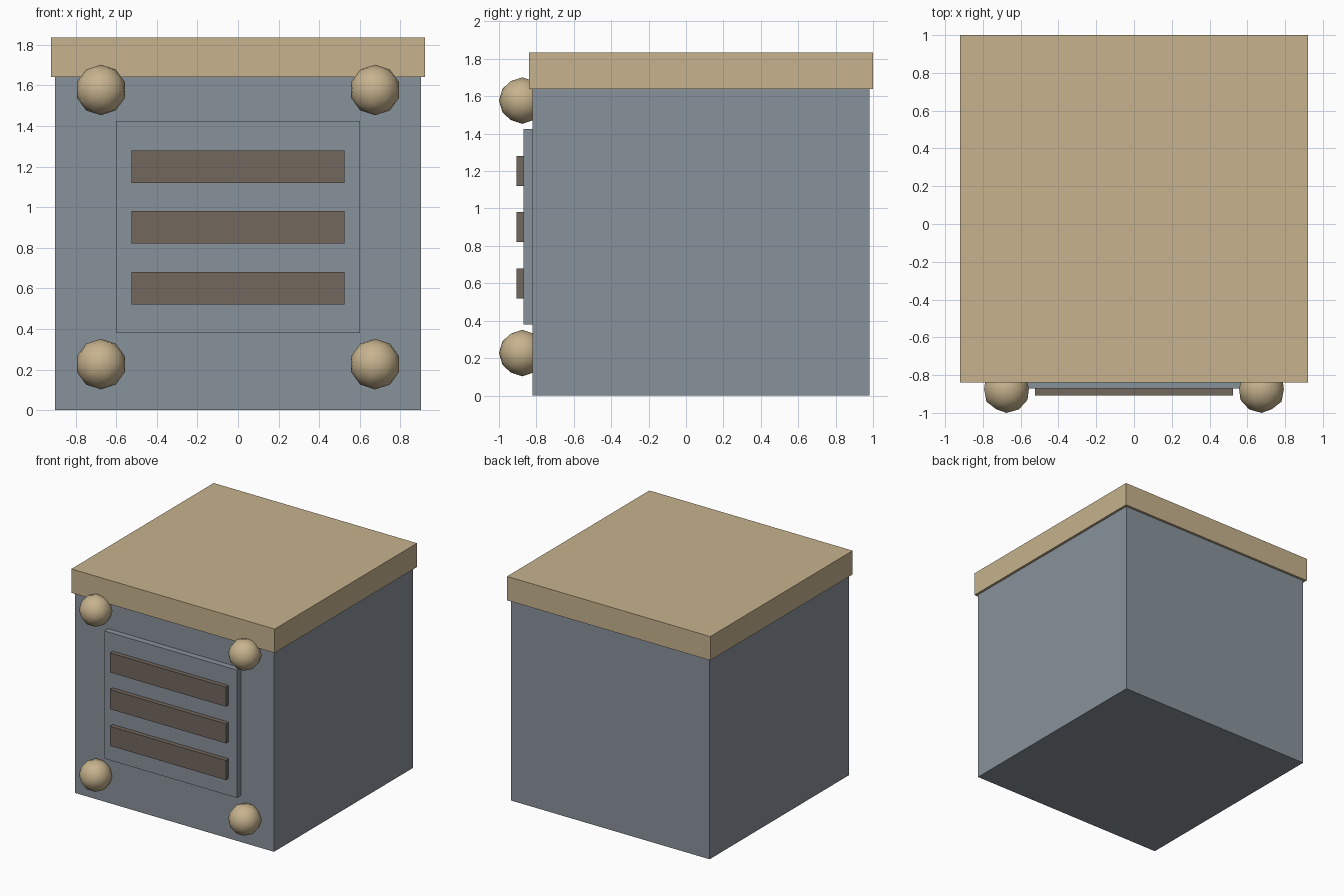
import bpy
from math import pi

if "Cube" in bpy.data.objects:
    bpy.data.objects.remove(bpy.data.objects["Cube"])


def material(name, rgb):
    m = bpy.data.materials.new(name)
    m.diffuse_color = (*rgb, 1)
    m.use_nodes = True
    m.node_tree.nodes["Principled BSDF"].inputs["Base Color"].default_value = m.diffuse_color
    return m


STEEL = material("blue_grey", (0.25, 0.29, 0.33))
TAN = material("tan", (0.57, 0.45, 0.27))
BROWN = material("brown", (0.17, 0.135, 0.11))


def box(name, half_x, y, z, mat):
    """Box centred on x, spanning the given y and z ranges."""
    bpy.ops.mesh.primitive_cube_add(
        size=1, location=(0, (y[0] + y[1]) / 2, (z[0] + z[1]) / 2))
    ob = bpy.context.object
    ob.name = name
    ob.scale = (2 * half_x, y[1] - y[0], z[1] - z[0])
    bpy.ops.object.transform_apply(location=True, rotation=False, scale=True)
    ob.data.materials.append(mat)
    return ob


# Cabinet and overhanging lid
box("body", 0.90, (-0.82, 0.98), (0, 1.64), STEEL)
box("lid", 0.92, (-0.84, 1.0), (1.64, 1.835), TAN)

# Raised front panel with three vent slats
box("front_panel", 0.60, (-0.87, -0.82), (0.38, 1.425), STEEL)
for i in range(3):
    z = 0.52 + 0.30 * i
    box(f"vent_slat_{i + 1}", 0.525, (-0.907, -0.87), (z, z + 0.16), BROWN)

# Low-poly round bolts, mirrored left to right
for name, z in (("lower_bolts", 0.227), ("upper_bolts", 1.577)):
    bpy.ops.mesh.primitive_ico_sphere_add(
        subdivisions=2, radius=0.1245, location=(-0.675, -0.8755, z),
        rotation=(pi / 2, 0, 0))
    bolt = bpy.context.object
    bolt.name = name
    bpy.ops.object.transform_apply(location=True, rotation=True, scale=True)
    bpy.ops.object.shade_smooth()
    bolt.data.materials.append(TAN)
    bolt.modifiers.new("mirror", 'MIRROR').use_axis[0] = True
